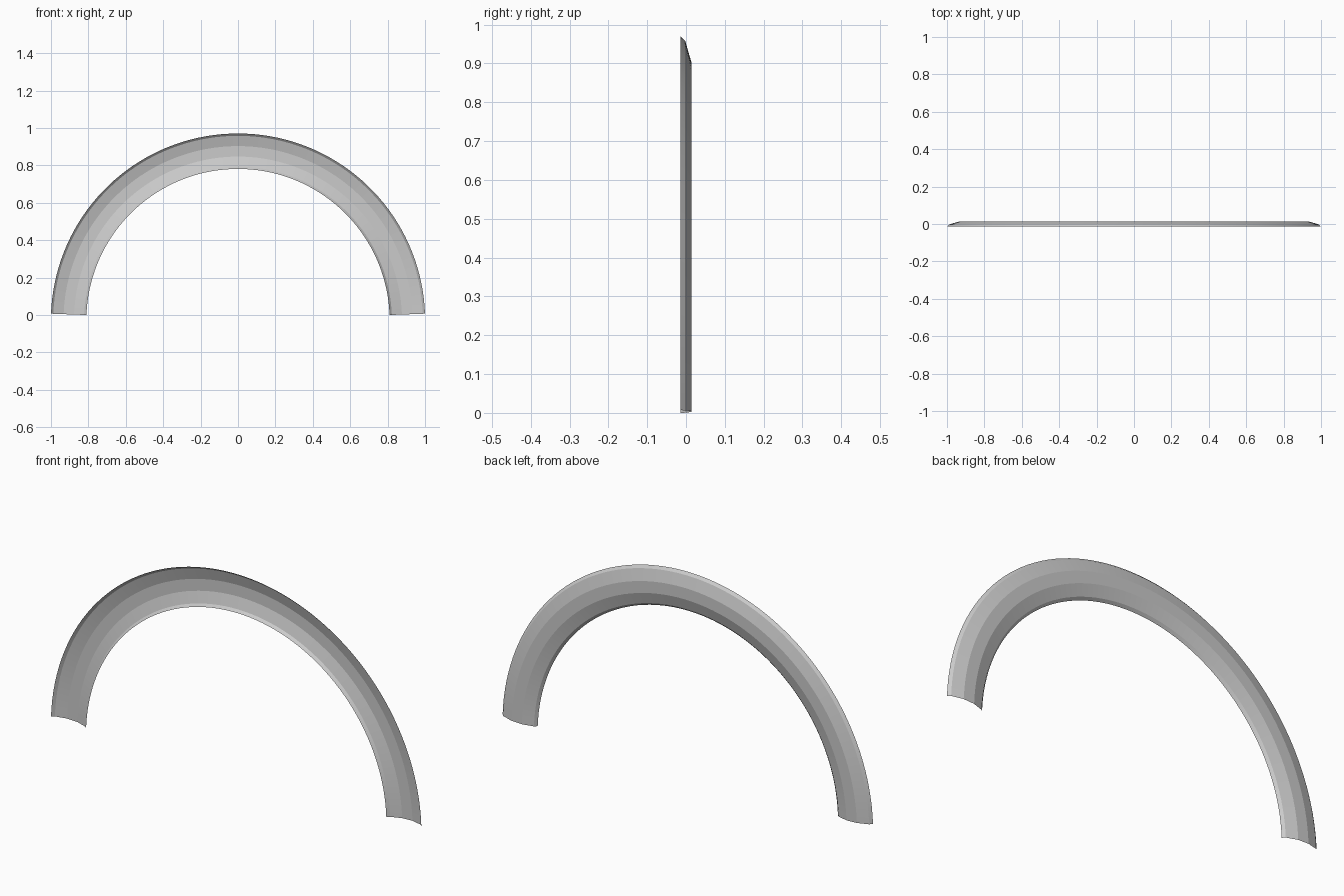
import bpy, bmesh, math
from mathutils import Vector

if "Cube" in bpy.data.objects:
    bpy.data.objects.remove(bpy.data.objects["Cube"])

# Arch dimensions: circle centre sits slightly below the ground line
CENTRE_Z = -0.030
END_ANGLE = math.asin(-CENTRE_Z / 0.811)
SEGMENTS = 72

# Shallow channel cross-section (radius, y), bulging to the back
PROFILE = [(1.0005, -0.014), (0.988, -0.002), (0.933, 0.014),
           (0.877, 0.014), (0.823, -0.002), (0.811, -0.014)]

# Sweep the section around the arch as one open sheet
bm = bmesh.new()
direction = Vector((math.cos(END_ANGLE), 0, math.sin(END_ANGLE)))
centre = Vector((0, 0, CENTRE_Z))
verts = [bm.verts.new(centre + direction * r + Vector((0, y, 0))) for r, y in PROFILE]
edges = [bm.edges.new(pair) for pair in zip(verts, verts[1:])]
bmesh.ops.spin(bm, geom=verts + edges, cent=centre, axis=(0, -1, 0),
               angle=math.pi - 2 * END_ANGLE, steps=SEGMENTS)

# Face the convex side towards the back
bm.normal_update()
if sum(f.normal.y for f in bm.faces) < 0:
    bmesh.ops.reverse_faces(bm, faces=bm.faces[:])

mesh = bpy.data.meshes.new("wheel_arch_fender")
bm.to_mesh(mesh)
bm.free()
fender = bpy.data.objects.new("wheel_arch_fender", mesh)
bpy.context.collection.objects.link(fender)

# Smooth along the arc, crisp between the bands
bpy.context.view_layer.objects.active = fender
fender.select_set(True)
bpy.ops.object.shade_smooth_by_angle(angle=math.radians(8))
